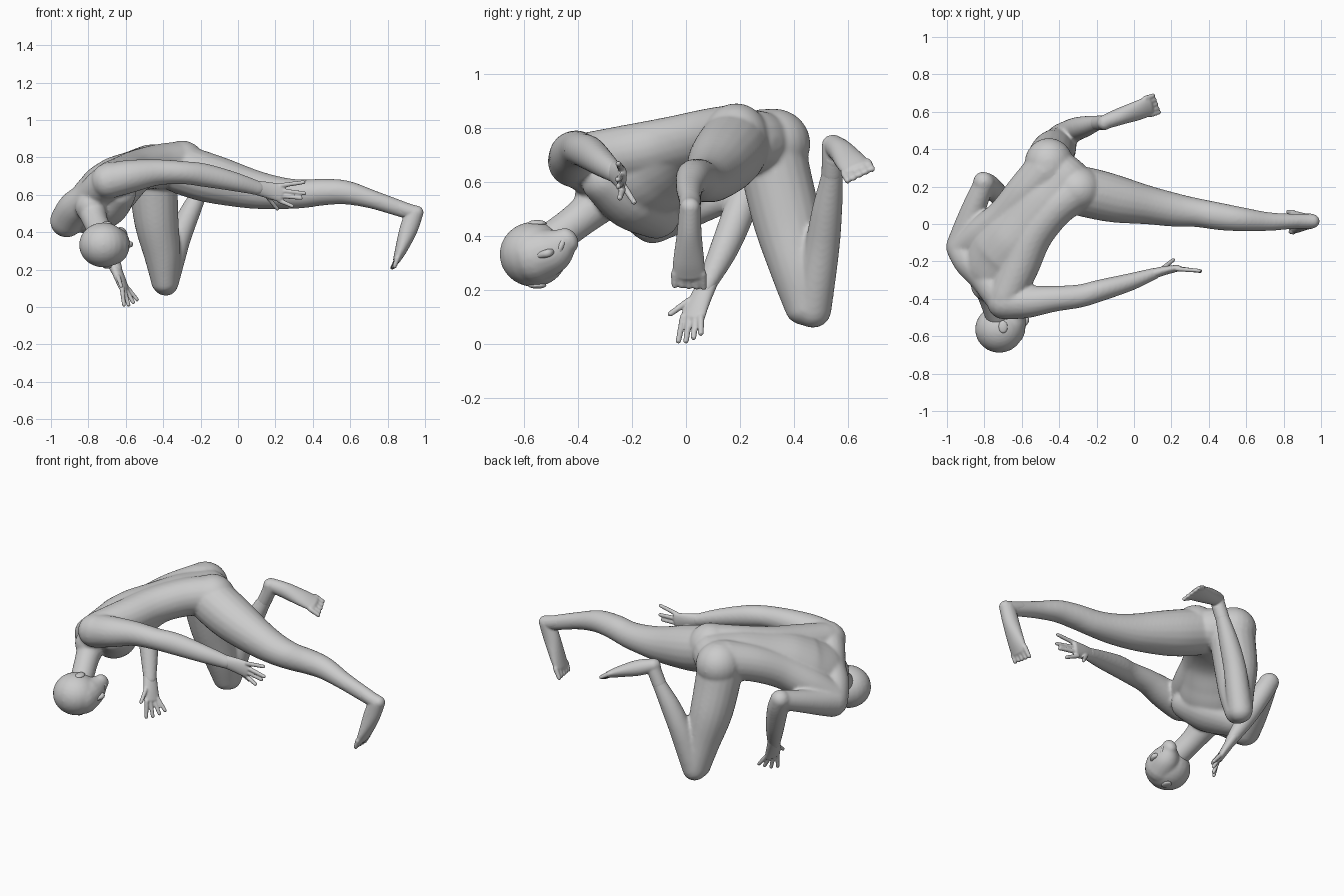
import bpy, bmesh
from math import sin, cos, pi
from mathutils import Vector, Matrix

bm = bmesh.new()


def spline(rows, steps):
    """Catmull-Rom samples through rows of (x, y, z, half width, half depth)."""
    p = [rows[0]] + list(rows) + [rows[-1]]
    out = []
    for i in range(1, len(p) - 2):
        for s in range(steps):
            t = s / steps
            out.append([0.5 * (2 * b + (c - a) * t + (2 * a - 5 * b + 4 * c - d) * t * t
                               + (3 * b - a - 3 * c + d) * t ** 3)
                        for a, b, c, d in zip(*p[i - 1:i + 3])])
    return out + [list(rows[-1])]


def loft(rows, side, side2=None, n=20, steps=6):
    """Rounded elliptical tube through the rows; side is the width direction."""
    rows = [r if len(r) == 5 else (*r, r[3]) for r in rows]
    pts = spline(rows, steps)
    side = Vector(side)
    side2 = Vector(side2) if side2 else side
    frames = []
    for i, r in enumerate(pts):
        q = Vector(pts[min(i + 1, len(pts) - 1)][:3]) - Vector(pts[max(i - 1, 0)][:3])
        frames.append((Vector(r[:3]), q.normalized(), r[3], r[4], i / (len(pts) - 1)))
    caps = [(0.95, 0.35), (0.8, 0.62), (0.55, 0.85), (0.2, 0.98)]
    f0, f1 = frames[0], frames[-1]
    head = [(f0[0] - f0[1] * min(f0[2:4]) * h, f0[1], f0[2] * k, f0[3] * k, 0) for k, h in reversed(caps)]
    tail = [(f1[0] + f1[1] * min(f1[2:4]) * h, f1[1], f1[2] * k, f1[3] * k, 1) for k, h in caps]
    head.sort(key=lambda f: f[2])
    rings = []
    for c, t, a, b, f in head + frames + tail:
        u = side.lerp(side2, f)
        u = (u - t * u.dot(t)).normalized()
        v = t.cross(u)
        rings.append([bm.verts.new(c + u * a * cos(2 * pi * k / n) + v * b * sin(2 * pi * k / n))
                      for k in range(n)])
    for r, s in zip(rings, rings[1:]):
        for k in range(n):
            bm.faces.new((r[k], r[(k + 1) % n], s[(k + 1) % n], s[k]))
    bm.faces.new(rings[0][::-1])
    bm.faces.new(rings[-1])


def ball(c, r):
    m = Matrix.Translation(c) @ Matrix.Diagonal((*r, 1))
    bmesh.ops.create_uvsphere(bm, u_segments=24, v_segments=16, radius=1, matrix=m)


def digits(roots, tips, r):
    for a, b in zip(roots, tips):
        loft([(*a, r), (*b, r * 0.8)], (0.3, 0.5, 0.8), n=8, steps=3)


def fuse(name, voxel, rounds):
    """Turn everything lofted so far into one smooth object."""
    global bm
    bmesh.ops.recalc_face_normals(bm, faces=bm.faces[:])
    mesh = bpy.data.meshes.new(name)
    bm.to_mesh(mesh)
    bm.free()
    bm = bmesh.new()
    ob = bpy.data.objects.new(name, mesh)
    bpy.context.collection.objects.link(ob)
    skin = ob.modifiers.new("fuse", 'REMESH')
    skin.mode = 'VOXEL'
    skin.voxel_size = voxel
    skin.use_smooth_shade = True
    soft = ob.modifiers.new("soften", 'SMOOTH')
    soft.factor = .5
    soft.iterations = rounds


# Torso, from pelvis to neck base, twisting toward the shoulders
loft([(-.37, .25, .745, .17, .12), (-.47, .13, .745, .16, .115), (-.56, .02, .72, .16, .115),
      (-.64, -.08, .67, .17, .14), (-.71, -.17, .61, .185, .15), (-.775, -.26, .58, .16, .115),
      (-.79, -.33, .54, .085, .08)], (.68, -.72, .0), (.56, -.67, .49), n=28)
# Back muscles running from each shoulder to the waist
loft([(-.68, -.38, .685, .095), (-.61, -.22, .705, .105), (-.54, -.06, .735, .105), (-.43, .08, .765, .105),
      (-.32, .17, .775, .11)], (0, 0, 1))
loft([(-.9, -.13, .49, .087), (-.81, -.06, .56, .1), (-.69, .04, .65, .1), (-.58, .17, .72, .105),
      (-.47, .29, .755, .115)], (0, 0, 1))
# Chest muscles, flat
loft([(-.8, -.11, .47, .09, .08), (-.69, -.2, .51, .11, .08), (-.63, -.3, .6, .09, .08)], (.6, .76, .2))
# Buttocks
ball((-.455, .325, .74), (.13, .135, .13))
ball((-.3, .185, .755), (.13, .125, .135))
# Shoulder girdle
loft([(-.915, -.13, .465, .088), (-.87, -.2, .53, .092), (-.79, -.28, .585, .092), (-.73, -.36, .645, .092),
      (-.68, -.415, .68, .095)], (.5, .1, -.8))

# Neck
loft([(-.79, -.29, .55, .085), (-.765, -.39, .465, .068), (-.73, -.49, .39, .066)], (1, 0, 0))

# Left arm, stretched forward
loft([(-.69, -.415, .675, .096), (-.57, -.415, .7, .088), (-.43, -.4, .72, .07), (-.29, -.385, .718, .062),
      (-.18, -.355, .705, .063, .058), (-.02, -.31, .67, .052, .047), (.11, -.265, .635, .039, .031)], (0, .2, 1))
# Right arm, folded back with the hand hanging down
loft([(-.915, -.12, .462, .09), (-.89, -.02, .49, .076), (-.85, .1, .53, .064), (-.8, .22, .57, .056)], (0, 0, 1))
loft([(-.805, .225, .575, .055), (-.77, .2, .5, .06), (-.71, .14, .35, .053), (-.65, .065, .2, .037, .031)],
     (.6, .6, 0))

# Left leg, stretched out to +x
loft([(-.3, .18, .735, .133), (-.19, .155, .7, .133), (-.08, .13, .67, .125), (.08, .1, .63, .103, .105),
      (.22, .075, .61, .09, .087), (.34, .06, .605, .077, .077), (.46, .04, .615, .073, .071),
      (.58, .025, .612, .064), (.72, .013, .575, .05), (.87, .015, .525, .04, .044), (.92, .015, .508, .04)],
     (0, 1, 0))
# Right thigh, going down to the knee
loft([(-.455, .31, .74, .13), (-.45, .335, .62, .128), (-.435, .375, .45, .118, .125),
      (-.405, .415, .28, .098, .105), (-.392, .45, .145, .075, .088)], (1, 0, 0))
# Right calf, folded back up
loft([(-.387, .468, .13, .07), (-.355, .485, .24, .068), (-.315, .505, .37, .064), (-.26, .522, .5, .056),
      (-.195, .54, .63, .04), (-.165, .542, .69, .039)], (1, 0, 0))
fuse("body", .0085, 10)

# Head, face turned to +x
ball((-.72, -.563, .332), (.13, .126, .12))
loft([(-.67, -.56, .325, .09, .1), (-.65, -.49, .35, .075, .085), (-.63, -.44, .383, .04, .05)], (1, 0, 0))
fuse("head", .008, 8)
# Nose, lips and ears
loft([(-.596, -.555, .325, .01), (-.575, -.515, .335, .016), (-.585, -.5, .34, .014)], (0, 0, 1), n=10)
loft([(-.6, -.472, .335, .012), (-.596, -.463, .36, .013), (-.603, -.452, .385, .012)], (1, 0, 0), n=8)
for z, y in ((.447, -.55), (.217, -.55)):
    ball((-.7, y, z), (.026, .036, .012))
fuse("face_details", .005, 4)

# Left hand
loft([(.08, -.272, .642, .037, .029), (.16, -.25, .625, .044, .024), (.23, -.237, .61, .05, .018)], (.15, .1, 1))
digits([(.23, -.24, .65), (.235, -.238, .622), (.23, -.237, .595), (.22, -.235, .57), (.15, -.24, .6)],
       [(.35, -.25, .667), (.355, -.252, .608), (.335, -.25, .583), (.29, -.245, .54), (.21, -.192, .525)], .0135)
fuse("left_hand", .005, 3)
# Right hand
loft([(-.665, .085, .235, .037, .03), (-.63, .045, .15, .045, .024), (-.61, .025, .1, .05, .018)], (.35, .9, .1))
digits([(-.62, -.01, .1), (-.61, .012, .092), (-.6, .035, .092), (-.59, .055, .1), (-.64, .01, .16)],
       [(-.61, -.028, .012), (-.585, 0, .012), (-.56, .028, .025), (-.54, .055, .04), (-.625, -.058, .112)], .0135)
fuse("right_hand", .005, 3)

# Left foot, pointing down
loft([(.85, .015, .535, .04), (.915, .015, .512, .04), (.955, .015, .505, .037)], (0, 1, 0))
loft([(.942, .015, .5, .041, .048), (.91, .012, .41, .046, .048), (.873, .01, .31, .058, .033),
      (.85, .01, .255, .061, .021)], (0, 1, 0))
digits([(.852, -.042 + i * .026, .26) for i in range(5)],
       [(.825 + abs(i - 4) * .003, -.042 + i * .027, .218 - i * .002) for i in range(5)], .0155)
fuse("left_foot", .006, 5)
# Right foot, sole up
loft([(-.195, .54, .63, .04), (-.165, .542, .7, .04), (-.158, .54, .735, .038)], (1, 0, 0))
loft([(-.155, .545, .735, .039), (-.075, .575, .71, .046, .045), (.02, .607, .675, .055, .033),
      (.08, .63, .65, .057, .021)], (-.3, .85, .4))
across = Vector((-.3, .85, .4)).normalized()
digits([Vector((.075, .628, .652)) + across * (i * .025 - .05) for i in range(5)],
       [Vector((.118, .642, .626)) + across * (i * .026 - .052) for i in range(5)], .0155)
fuse("right_foot", .006, 5)
